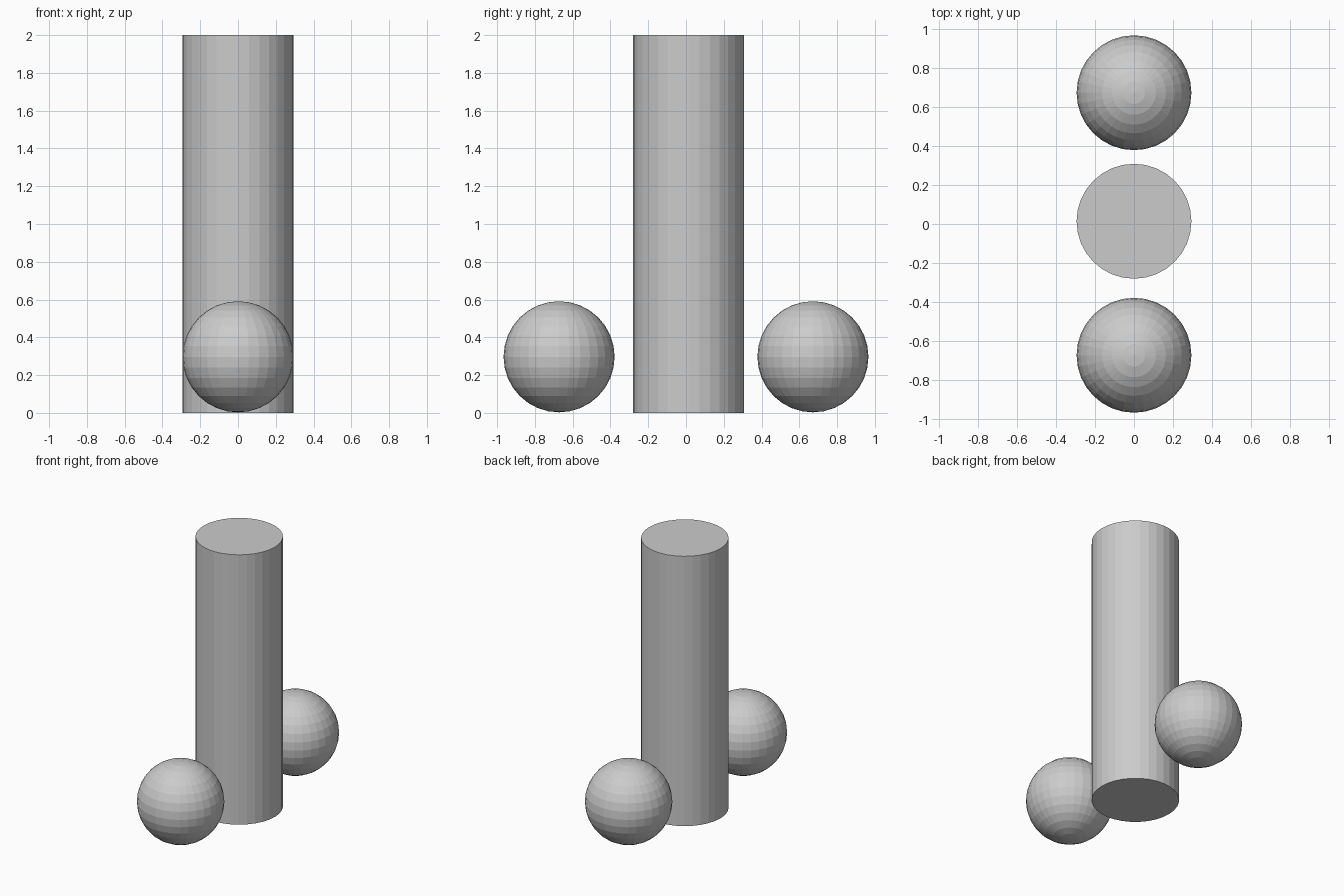
import bpy

if "Cube" in bpy.data.objects:
    bpy.data.objects.remove(bpy.data.objects["Cube"])

RADIUS = 0.294
SPHERE_Y = 0.672

# Tall upright column, very slightly off centre
bpy.ops.mesh.primitive_cylinder_add(vertices=32, radius=RADIUS, depth=2.0,
                                    location=(0, 0.014, 1.0))
bpy.context.object.name = "column"

# Faceted ball in front of and behind the column
for name, side in (("front_ball", -1), ("back_ball", 1)):
    bpy.ops.mesh.primitive_uv_sphere_add(segments=32, ring_count=16, radius=RADIUS,
                                         location=(0, side * SPHERE_Y, RADIUS + 0.003))
    bpy.context.object.name = name
